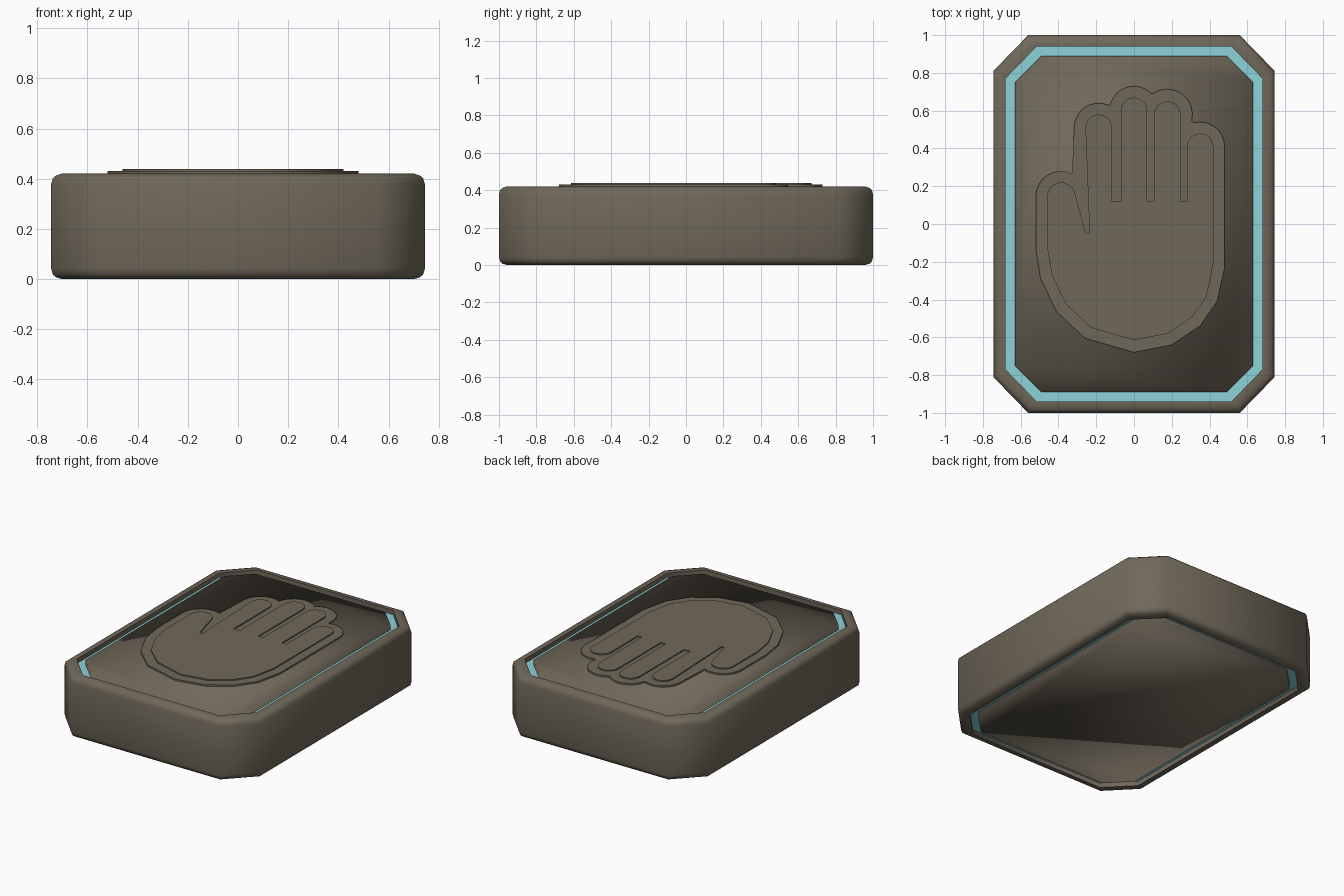
import bpy, bmesh, math

if "Cube" in bpy.data.objects:
    bpy.data.objects.remove(bpy.data.objects["Cube"])

def material(name, rgb):
    m = bpy.data.materials.new(name)
    m.diffuse_color = (*rgb, 1)
    m.use_nodes = True
    m.node_tree.nodes["Principled BSDF"].inputs["Base Color"].default_value = m.diffuse_color
    return m

STONE = material("dark stone", (0.162, 0.138, 0.102))
CYAN = material("pale cyan", (0.262, 0.645, 0.694))

def octagon(hx, hy, cx, cy):
    """Rectangle with cut corners, counter-clockwise; cx, cy are the straight half lengths."""
    return [(hx, -cy), (hx, cy), (cx, hy), (-cx, hy),
            (-hx, cy), (-hx, -cy), (-cx, -hy), (cx, -hy)]

def finish(name, bm, mat):
    bmesh.ops.recalc_face_normals(bm, faces=bm.faces)
    me = bpy.data.meshes.new(name)
    bm.to_mesh(me)
    bm.free()
    me.materials.append(mat)
    ob = bpy.data.objects.new(name, me)
    bpy.context.collection.objects.link(ob)
    return ob

def loft(name, rings, mat, closed):
    """Skin between outlines (points, z); closed joins last to first, else ends are capped."""
    bm = bmesh.new()
    vs = [[bm.verts.new((x, y, z)) for x, y in pts] for pts, z in rings]
    n = len(vs[0])
    pairs = list(zip(vs, vs[1:]))
    if closed:
        pairs.append((vs[-1], vs[0]))
    else:
        bm.faces.new(vs[0])
        bm.faces.new(vs[-1])
    for a, b in pairs:
        for i in range(n):
            j = (i + 1) % n
            bm.faces.new((a[i], a[j], b[j], b[i]))
    return finish(name, bm, mat)

def smooth(ob, angle=None):
    bpy.ops.object.select_all(action='DESELECT')
    ob.select_set(True)
    bpy.context.view_layer.objects.active = ob
    if angle is None:
        bpy.ops.object.shade_smooth()
    else:
        bpy.ops.object.shade_smooth_by_angle(angle=math.radians(angle))

def arc(cx, cy, r, a0, a1, n=8):
    return [(cx + r * math.cos(math.radians(a0 + (a1 - a0) * i / n)),
             cy + r * math.sin(math.radians(a0 + (a1 - a0) * i / n))) for i in range(n + 1)]

H = 0.42

# outer frame: rounded tube around a cut-corner rectangle
def outer(d):
    return octagon(0.745 - d, 1.0 - d, 0.56 - d * 0.4, 0.81 - d * 0.4)
inner = octagon(0.68, 0.94, 0.515, 0.77)
edge = [(0.043, 0), (0.02, 0.007), (0.007, 0.018), (0, 0.042)]
rings = [(outer(d), z) for d, z in edge] + [(outer(d), H - z) for d, z in reversed(edge)]
rings += [(inner, H), (inner, 0)]
smooth(loft("frame", rings, STONE, True), 50)

# glowing seam recessed between frame and panel
seam = octagon(0.683, 0.943, 0.517, 0.772)
loft("seam", [(seam, 0.03), (seam, H - 0.03)], CYAN, False)

# centre panel, fully smooth like a soft slab
slab = octagon(0.63, 0.89, 0.49, 0.75)
smooth(loft("panel", [(slab, 0), (slab, H)], STONE, False))

# hand backing plate
plate = (arc(-0.385, 0.145, 0.135, 180, 65) + arc(-0.187, 0.51, 0.13, 180, 65)
         + arc(0, 0.6, 0.13, 165, 45) + arc(0.175, 0.58, 0.135, 125, -15)
         + arc(0.35, 0.41, 0.13, 105, 0)
         + [(0.48, -0.23), (0.44, -0.41), (0.35, -0.54), (0.2, -0.64), (0, -0.68),
            (-0.26, -0.605), (-0.41, -0.465), (-0.495, -0.29), (-0.52, -0.13)])
smooth(loft("hand_plate", [(plate, H - 0.005), (plate, H + 0.011)], STONE, False), 30)

# hand relief: thumb and four fingers, then the heel of the palm
hand = arc(-0.385, 0.145, 0.075, 180, 20) + [(-0.255, -0.05), (-0.235, -0.05)]
fingers = [(-0.187, 0.51, 0.07), (0, 0.6, 0.07), (0.177, 0.58, 0.07), (0.35, 0.41, 0.07)]
for k, (cx, cy, r) in enumerate(fingers):
    hand += arc(cx, cy, r, 180, 0)
    if k < 3:
        hand += [(cx + r, 0.12), (fingers[k + 1][0] - r, 0.12)]
hand += [(0.42, -0.21), (0.385, -0.38), (0.31, -0.49), (0.18, -0.58), (0, -0.615),
         (-0.225, -0.55), (-0.36, -0.425), (-0.435, -0.27), (-0.46, -0.12)]
smooth(loft("hand_relief", [(hand, H), (hand, H + 0.019)], STONE, False), 30)
